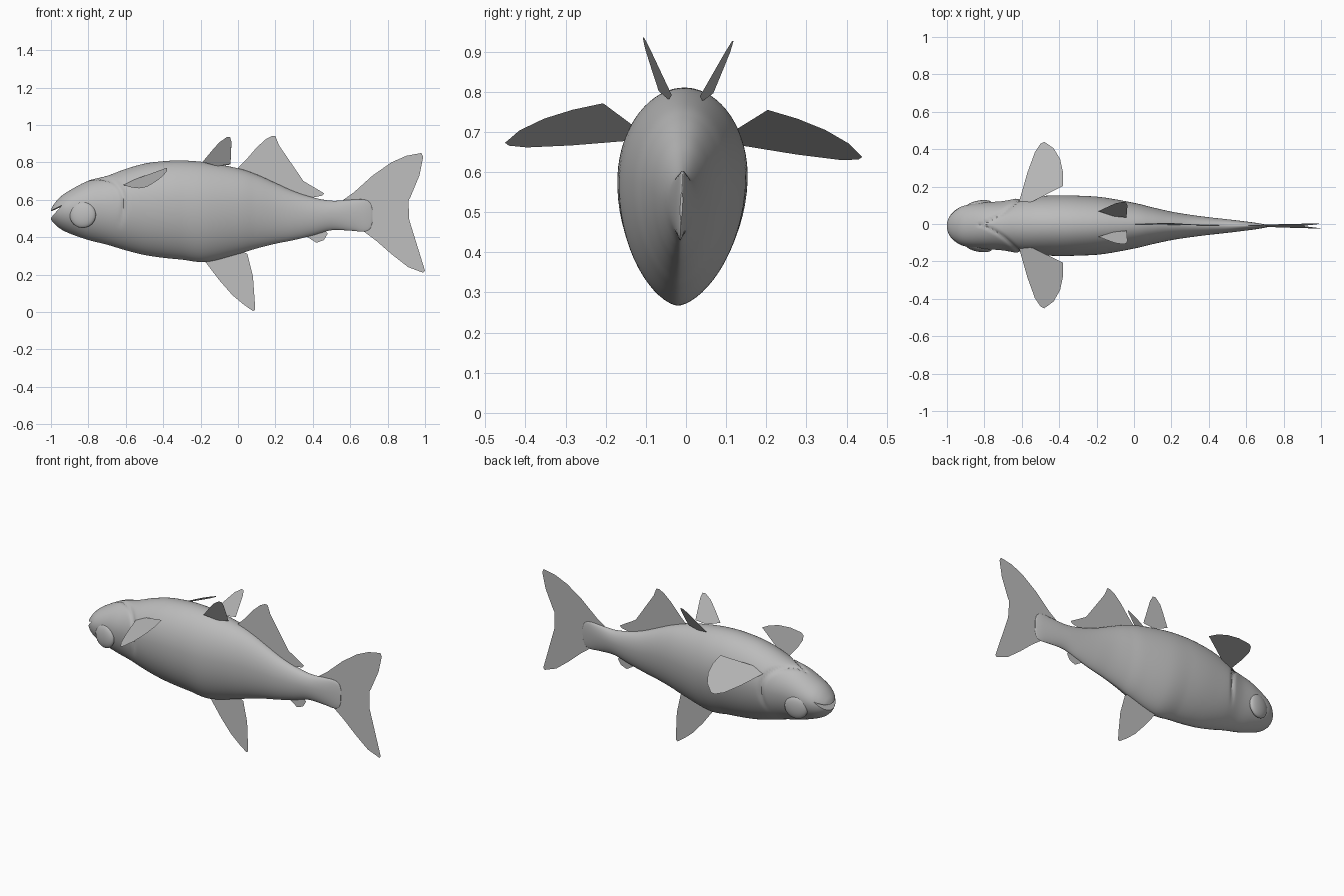
import bpy
import bmesh
import math
from mathutils import Vector

cube = bpy.data.objects.get("Cube")
if cube:
    bpy.data.objects.remove(cube, do_unlink=True)

grey = bpy.data.materials.new("plain grey")
grey.use_nodes = True
colour = (0.5, 0.5, 0.5, 1)
grey.diffuse_color = colour
grey.node_tree.nodes["Principled BSDF"].inputs["Base Color"].default_value = colour

ROLL = 0.04  # the whole fish leans slightly about its long axis


def lean(p):
    x, y, z = p
    return Vector((x, y + ROLL * (z - 0.8), z - ROLL * y))


def make(name, bm, smooth=False):
    for v in bm.verts:
        v.co = lean(v.co)
    mesh = bpy.data.meshes.new(name)
    bm.to_mesh(mesh)
    bm.free()
    mesh.materials.append(grey)
    ob = bpy.data.objects.new(name, mesh)
    bpy.context.collection.objects.link(ob)
    bpy.ops.object.select_all(action="DESELECT")
    ob.select_set(True)
    bpy.context.view_layer.objects.active = ob
    if smooth:
        bpy.ops.object.shade_smooth_by_angle(angle=math.radians(40))
    return ob


def spline(points, steps):
    """Smooth curve through tuples of any length."""
    pts = [points[0]] + points + [points[-1]]
    out = []
    for a, b, c, d in zip(pts, pts[1:], pts[2:], pts[3:]):
        for k in range(steps):
            t = k / steps
            out.append(tuple(
                q + t / 2 * (r - p + t * (2 * p - 5 * q + 4 * r - s + t * (3 * (q - r) + s - p)))
                for p, q, r, s in zip(a, b, c, d)))
    return out + [points[-1]]


# Body stations: x, top, bottom, half width
stations = [
    (-1.0, .545, .495, .022), (-.985, .575, .475, .055), (-.95, .615, .445, .088),
    (-.9, .65, .42, .11), (-.8, .702, .385, .124), (-.7, .728, .36, .132),
    (-.6, .765, .33, .15), (-.5, .793, .305, .158), (-.4, .806, .29, .162),
    (-.3, .81, .28, .16), (-.17, .8, .268, .152), (0, .768, .31, .122),
    (.1, .735, .34, .098), (.2, .69, .365, .076), (.3, .645, .385, .06),
    (.4, .613, .41, .047), (.5, .595, .437, .036), (.6, .6, .435, .024),
    (.67, .602, .43, .014), (.705, .585, .445, .007), (.718, .55, .48, .003)]
SIDES = 64


def body_point(x, top, bottom, width, a):
    c, s = math.cos(a), math.sin(a)
    mid = bottom + 0.57 * (top - bottom)
    # Gill cover crease, fading out under the belly
    edge = -0.82 + 0.21 * abs(c) ** 0.8
    fade = max(0, min(1, (s + 0.55) / 0.4))
    dent = 1 - 0.07 * fade * math.exp(-((x - edge) / 0.012) ** 2)
    if s >= 0:
        return Vector((x, width * c * dent, mid + (top - mid) * s * dent))
    keel = math.copysign(abs(c) ** 1.25, c)
    return Vector((x, width * keel * dent, mid + (mid - bottom) * s * dent))


bm = bmesh.new()
rings = []
for x, top, bottom, width in spline(stations, 9):
    rings.append([bm.verts.new(body_point(x, top, bottom, width, math.tau * i / SIDES))
                  for i in range(SIDES)])
for r0, r1 in zip(rings, rings[1:]):
    for i in range(SIDES):
        j = (i + 1) % SIDES
        bm.faces.new((r0[i], r1[i], r1[j], r0[j]))
bm.faces.new(rings[0])
bm.faces.new(rings[-1][::-1])
bmesh.ops.recalc_face_normals(bm, faces=bm.faces[:])
body = make("body", bm)

# Mouth: a slanted wedge cut from the snout
bm = bmesh.new()
wedge = [(-1.03, .525), (-1.03, .47), (-.94, .568)]
sides = [[bm.verts.new((x, y, z)) for x, z in wedge] for y in (-.2, .2)]
bm.faces.new(sides[0])
bm.faces.new(sides[1][::-1])
for i in range(3):
    j = (i + 1) % 3
    bm.faces.new((sides[0][i], sides[1][i], sides[1][j], sides[0][j]))
bmesh.ops.recalc_face_normals(bm, faces=bm.faces[:])
cutter = make("mouth_cutter", bm)
cutter.hide_render = True
bpy.context.view_layer.objects.active = body
cut = body.modifiers.new("mouth", "BOOLEAN")
cut.operation = "DIFFERENCE"
cut.object = cutter
bpy.ops.object.modifier_apply(modifier=cut.name)
bpy.data.objects.remove(cutter, do_unlink=True)
body.select_set(True)
bpy.ops.object.shade_smooth_by_angle(angle=math.radians(40))


# Eyes: flattened domes turned to follow the cheeks
for name, side in (("left_eye", 1), ("right_eye", -1)):
    bm = bmesh.new()
    bmesh.ops.create_uvsphere(bm, u_segments=32, v_segments=16, radius=0.07)
    for v in bm.verts:
        x, y, z = v.co
        v.co = (x - 0.83, side * (0.112 + 0.16 * x) + y * 0.36, z + 0.515)
    make(name, bm, True)


# Fins: thin single sheets
def fin(name, points):
    bm = bmesh.new()
    face = bm.faces.new([bm.verts.new(p) for p in points])
    bmesh.ops.triangulate(bm, faces=[face])
    make(name, bm)


def middle_fin(name, outline):
    fin(name, [(x, 0, z) for x, z in outline])


middle_fin("dorsal_fin", [
    (0, .74), (0, .77), (.04, .81), (.1, .88), (.15, .925), (.18, .94), (.2, .94),
    (.22, .89), (.26, .79), (.3, .74), (.35, .7), (.46, .635), (.45, .622),
    (.39, .61), (.2, .66)])
middle_fin("belly_fin", [
    (-.18, .275), (-.1, .17), (-.03, .09), (.03, .04), (.08, .005), (.09, .01),
    (.09, .05), (.08, .19), (.05, .31), (0, .34)])
middle_fin("rear_belly_fin", [
    (.34, .42), (.38, .395), (.42, .37), (.46, .385), (.48, .42), (.465, .435), (.43, .45)])
middle_fin("tail_fin", [
    (.55, .59), (.62, .64), (.72, .73), (.82, .8), (.9, .835), (.98, .85), (.99, .83),
    (.97, .73), (.92, .61), (.875, .54), (.875, .5), (.92, .4), (.96, .32), (1, .22),
    (.99, .21), (.91, .24), (.82, .31), (.74, .38), (.66, .44), (.6, .45)])


def sheet_z(x, y, a, b, c):
    """Height at x, y on the plane through three points."""
    a, b, c = Vector(a), Vector(b), Vector(c)
    n = (b - a).cross(c - a)
    return a.z - (n.x * (x - a.x) + n.y * (y - a.y)) / n.z


pectoral = [(-.62, .11), (-.61, .14), (-.57, .28), (-.53, .39), (-.5, .435), (-.48, .445),
            (-.43, .41), (-.395, .35), (-.38, .28), (-.38, .205), (-.54, .125)]
back = [(-.19, .068), (-.14, .09), (-.1, .106), (-.06, .113), (-.042, .11),
        (-.035, .095), (-.04, .035), (-.11, .042)]
for label, side in (("left", 1), ("right", -1)):
    fin(label + "_pectoral_fin", [
        (x, side * y, sheet_z(x, y, (-.61, .14, .672), (-.48, .445, .655), (-.38, .205, .763)))
        for x, y in pectoral])
    fin(label + "_back_fin", [
        (x, side * y, sheet_z(x, y, (-.19, .066, .795), (-.05, .112, .932), (-.04, .035, .79)))
        for x, y in back])
